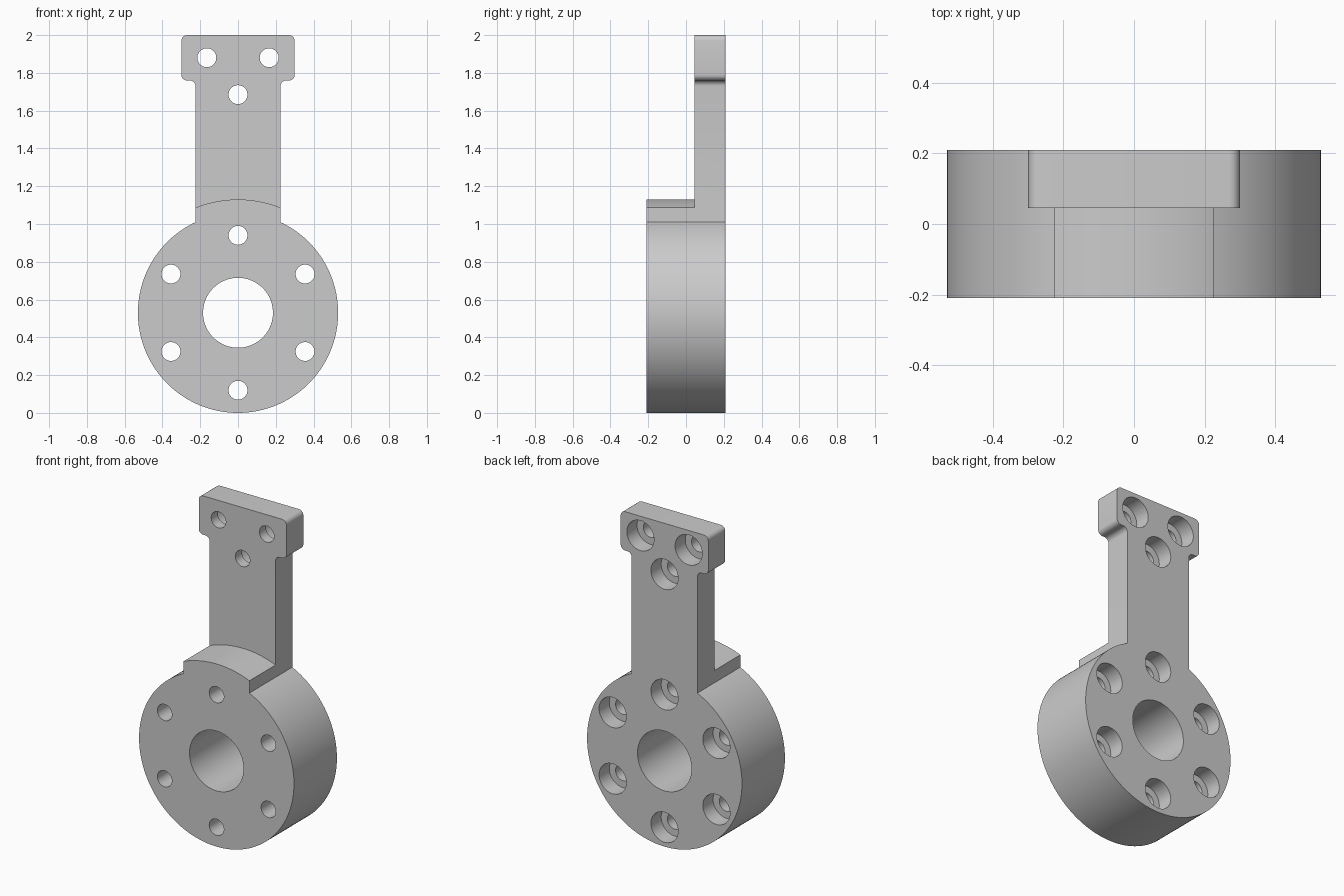
import bpy, bmesh
from math import sin, cos, asin, acos, pi, radians

if "Cube" in bpy.data.objects:
    bpy.data.objects.remove(bpy.data.objects["Cube"])

CZ, R = 0.53, 0.53          # disc centre height and radius
Y0, Y1, YS = -0.21, 0.21, 0.045   # front, back, front of the thin arm
AX, HX, HZ, F = 0.225, 0.30, 1.76, 0.03   # arm/head half widths, head base, fillet


def arc(cx, cz, r, a0, a1, n):
    return [(cx + r * cos(a0 + (a1 - a0) * i / n),
             cz + r * sin(a0 + (a1 - a0) * i / n)) for i in range(n + 1)]


def new_object(name, bm):
    bmesh.ops.recalc_face_normals(bm, faces=bm.faces)
    mesh = bpy.data.meshes.new(name)
    bm.to_mesh(mesh)
    bm.free()
    obj = bpy.data.objects.new(name, mesh)
    bpy.context.collection.objects.link(obj)
    return obj


def prism(name, pts, ya, yb):
    bm = bmesh.new()
    face = bm.faces.new([bm.verts.new((x, ya, z)) for x, z in pts])
    ext = bmesh.ops.extrude_face_region(bm, geom=[face])
    verts = [g for g in ext["geom"] if isinstance(g, bmesh.types.BMVert)]
    bmesh.ops.translate(bm, verts=verts, vec=(0, yb - ya, 0))
    return new_object(name, bm)


def turned(name, x, z, steps, n=48):
    """Closed solid of revolution about y, from (radius, y) steps."""
    bm = bmesh.new()
    rings = [[bm.verts.new((x + r * cos(2 * pi * i / n), y, z + r * sin(2 * pi * i / n)))
              for i in range(n)] for r, y in steps]
    for a, b in zip(rings, rings[1:]):
        for i in range(n):
            j = (i + 1) % n
            bm.faces.new((a[i], a[j], b[j], b[i]))
    bm.faces.new(rings[0])
    bm.faces.new(rings[-1])
    return new_object(name, bm)


def cut(target, cutter):
    cutter.hide_render = True
    mod = target.modifiers.new("cut", 'BOOLEAN')
    mod.operation, mod.solver, mod.object = 'DIFFERENCE', 'EXACT', cutter
    bpy.context.view_layer.objects.active = target
    bpy.ops.object.modifier_apply(modifier=mod.name)
    bpy.data.objects.remove(cutter)


# Full silhouette: right side of arm and head, mirrored, then round the disc
right = [(AX, HZ - F)]
right += arc(AX + F, HZ - F, F, pi, pi / 2, 6)[1:]
right += arc(HX - F, HZ + F, F, -pi / 2, 0, 6)
right += arc(HX - F, 2 - F, F, 0, pi / 2, 6)
left = [(-x, z) for x, z in reversed(right)]
a = acos(AX / R)
disc = arc(0, CZ, R, pi - a, 2 * pi + a, 128)
bracket = prism("bracket", right + left + disc, Y0, Y1)

# Thin the arm in front, leaving a curved shoulder above the disc
RS = 0.60
t = asin(0.4 / RS)
notch = arc(0, CZ, RS, pi / 2 + t, pi / 2 - t, 48) + [(0.4, 2.2), (-0.4, 2.2)]
cut(bracket, prism("notch_cutter", notch, -0.5, YS))

# Centre bore
cut(bracket, turned("bore_cutter", 0, CZ, [(0.185, -0.5), (0.185, 0.5)], 96))

# Counterbored screw holes: six on the disc, three on the head
spots = [(0.41 * cos(radians(30 + 60 * k)), CZ + 0.41 * sin(radians(30 + 60 * k)))
         for k in range(6)]
spots += [(-0.165, 1.88), (0.165, 1.88), (0, 1.685)]
for x, z in spots:
    cut(bracket, turned("screw_cutter", x, z,
                        [(0.05, -0.5), (0.05, Y1 - 0.1), (0.093, Y1 - 0.1), (0.093, 0.5)]))

# Smooth curved walls, sharp edges
bpy.ops.object.select_all(action='DESELECT')
bracket.select_set(True)
bpy.context.view_layer.objects.active = bracket
bpy.ops.object.shade_smooth_by_angle(angle=radians(30))
